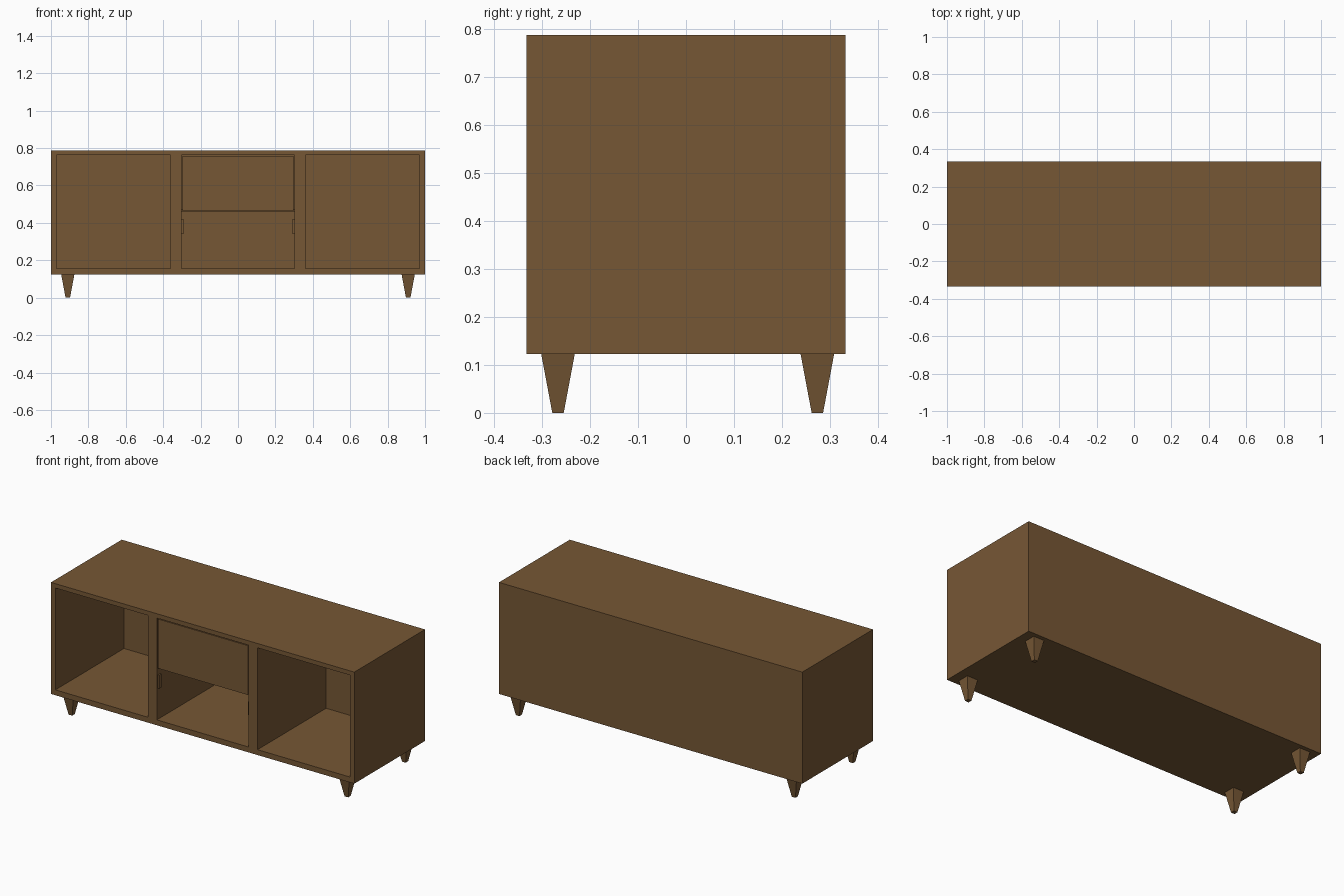
import bpy, bmesh

if "Cube" in bpy.data.objects:
    bpy.data.objects.remove(bpy.data.objects["Cube"])

wood = bpy.data.materials.new("walnut_brown")
wood.diffuse_color = (0.183, 0.096, 0.0355, 1)
wood.use_nodes = True
wood.node_tree.nodes["Principled BSDF"].inputs["Base Color"].default_value = wood.diffuse_color


def box(name, x, y, z, taper=1.0):
    """Box from min/max ranges; taper scales the bottom face."""
    cx, cy = sum(x) / 2, sum(y) / 2
    bm = bmesh.new()
    bmesh.ops.create_cube(bm, size=1)
    for v in bm.verts:
        k = taper if v.co.z < 0 else 1.0
        v.co = (cx + v.co.x * (x[1] - x[0]) * k,
                cy + v.co.y * (y[1] - y[0]) * k,
                z[1] if v.co.z > 0 else z[0])
    me = bpy.data.meshes.new(name)
    bm.to_mesh(me)
    bm.free()
    me.materials.append(wood)
    ob = bpy.data.objects.new(name, me)
    bpy.context.collection.objects.link(ob)
    return ob


# Cabinet shell with three open bays
FRONT, BACK = -0.333, 0.333
body = box("cabinet_body", (-1, 1), (FRONT, BACK), (0.123, 0.788))
bays = {"left": (-0.971, -0.362), "centre": (-0.302, 0.302), "right": (0.362, 0.971)}
for side, xr in bays.items():
    cutter = box(side + "_bay_cutter", xr, (FRONT - 0.1, 0.313), (0.155, 0.762))
    cutter.hide_render = True
    cutter.hide_set(True)
    cutter.display_type = 'WIRE'
    mod = body.modifiers.new(side + "_bay", 'BOOLEAN')
    mod.operation = 'DIFFERENCE'
    mod.solver = 'EXACT'
    mod.object = cutter

# Drawer front with a narrow gap, and the shelf carrying it
box("drawer_front", (-0.297, 0.297), (FRONT + 0.002, FRONT + 0.022), (0.463, 0.757))
box("drawer_shelf", (-0.303, 0.303), (FRONT + 0.022, 0.314), (0.457, 0.472))

# Small stays on the walls of the lower centre bay
for s, side in ((-1, "left"), (1, "right")):
    xr = sorted((s * 0.303, s * 0.292))
    box(side + "_stay", xr, (FRONT + 0.01, FRONT + 0.03), (0.34, 0.42))

# Four square tapered legs
for sx, a in ((-1, "left"), (1, "right")):
    for cy, b in ((-0.267, "front"), (0.274, "back")):
        cx = sx * 0.91
        box(f"{b}_{a}_leg", (cx - 0.035, cx + 0.035), (cy - 0.035, cy + 0.035),
            (0, 0.123), taper=0.34)
